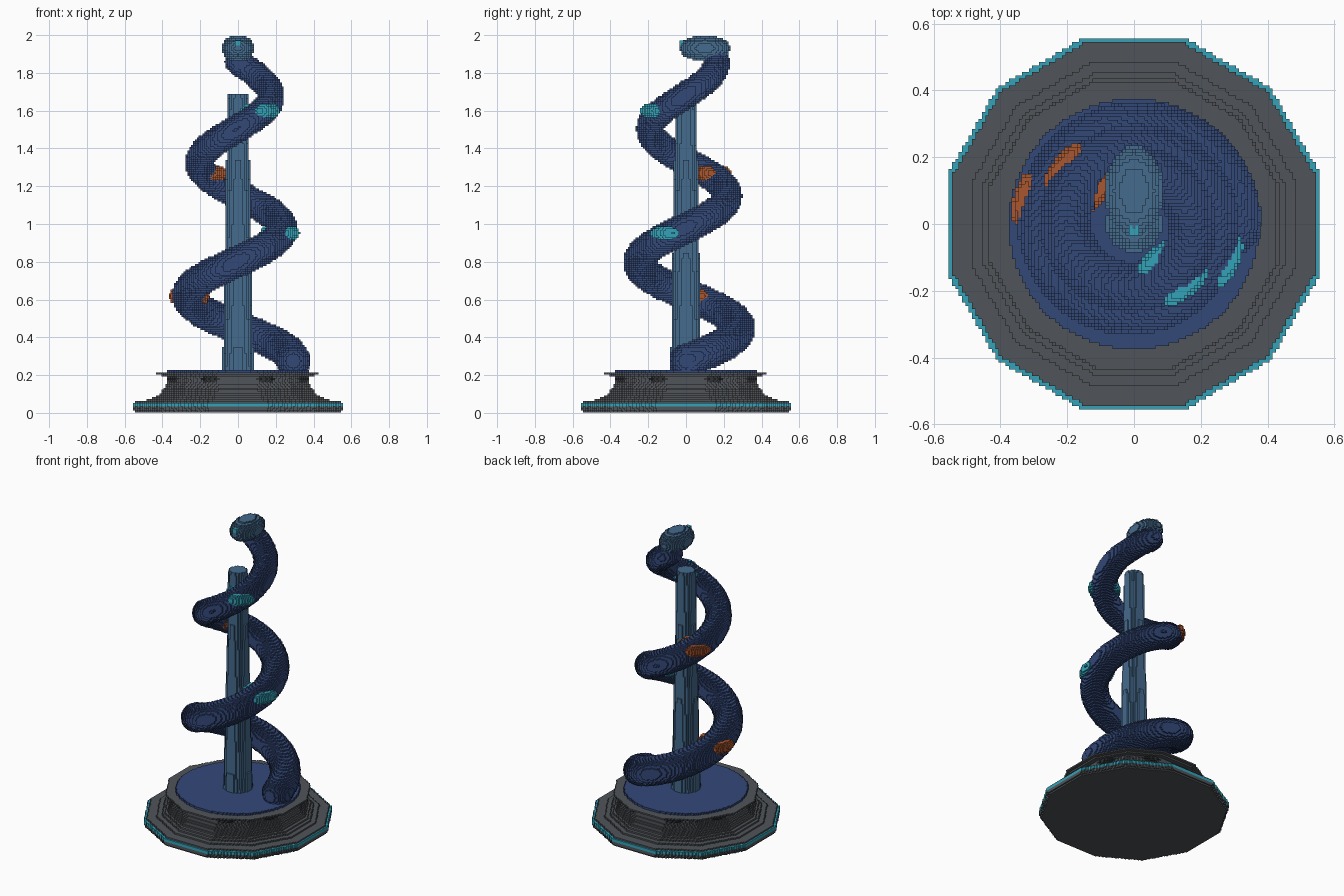
import bpy, bmesh, math
from math import pi, cos, sin
from mathutils import Vector, Matrix

if "Cube" in bpy.data.objects:
    bpy.data.objects.remove(bpy.data.objects["Cube"])

CELL = 0.01  # block size of the stepped surface


def material(name, rgb):
    m = bpy.data.materials.new(name)
    m.use_nodes = True
    m.diffuse_color = (*rgb, 1)
    for node in m.node_tree.nodes:
        if node.type == 'BSDF_PRINCIPLED':
            node.inputs["Base Color"].default_value = (*rgb, 1)
    return m


GREY = material("stone_grey", (0.08, 0.088, 0.098))
DARK = material("dark_grey", (0.03, 0.032, 0.036))
NAVY = material("navy_blue", (0.033, 0.065, 0.19))
STEEL = material("steel_blue", (0.06, 0.145, 0.27))
TEAL = material("teal", (0.035, 0.36, 0.48))
RUST = material("rust_orange", (0.40, 0.095, 0.03))


def finish(name, bm, mat):
    """Turn a closed bmesh into an object with a blocky surface."""
    bmesh.ops.recalc_face_normals(bm, faces=bm.faces)
    size = max(max(v.co[i] for v in bm.verts) - min(v.co[i] for v in bm.verts)
               for i in range(3))
    mesh = bpy.data.meshes.new(name)
    bm.to_mesh(mesh)
    bm.free()
    mesh.materials.append(mat)
    obj = bpy.data.objects.new(name, mesh)
    bpy.context.scene.collection.objects.link(obj)
    mod = obj.modifiers.new("blocks", 'REMESH')
    mod.mode = 'BLOCKS'
    mod.use_remove_disconnected = False
    cells = size / CELL
    mod.octree_depth = max(2, math.ceil(math.log2(cells / 0.98)))
    mod.scale = cells / 2 ** mod.octree_depth
    return obj


def loft(name, rings, mat):
    """Skin equal rings of points and close both ends."""
    bm = bmesh.new()
    loops = [[bm.verts.new(p) for p in ring] for ring in rings]
    n = len(loops[0])
    for a, b in zip(loops, loops[1:]):
        for i in range(n):
            j = (i + 1) % n
            bm.faces.new((a[i], a[j], b[j], b[i]))
    bm.faces.new(loops[0][::-1])
    bm.faces.new(loops[-1])
    return finish(name, bm, mat)


def lathe(name, profile, sides, mat):
    """Upright solid from (half width, height) pairs, flat sides on the axes."""
    half = pi / sides
    rings = [[(r / cos(half) * cos(half * (2 * k + 1)),
               r / cos(half) * sin(half * (2 * k + 1)), z) for k in range(sides)]
             for r, z in profile]
    return loft(name, rings, mat)


def ellipsoid(name, centre, radii, mat, turn=0.0):
    bm = bmesh.new()
    place = (Matrix.Translation(centre) @ Matrix.Rotation(turn, 4, 'Z')
             @ Matrix.Diagonal((*radii, 1)))
    bmesh.ops.create_uvsphere(bm, u_segments=24, v_segments=16, radius=1, matrix=place)
    return finish(name, bm, mat)


# Twelve-sided plinth with a coved waist
plinth = lathe("plinth", [(0.54, 0), (0.553, 0.015), (0.558, 0.033), (0.558, 0.05),
                          (0.535, 0.062), (0.465, 0.07), (0.42, 0.095), (0.39, 0.13),
                          (0.375, 0.17), (0.38, 0.19), (0.43, 0.205), (0.43, 0.216)],
               12, GREY)

# Bake the plinth blocks, then colour the trim stripe by height
deps = bpy.context.evaluated_depsgraph_get()
baked = bpy.data.meshes.new_from_object(plinth.evaluated_get(deps))
plinth.modifiers.clear()
plinth.data = baked
baked.materials.clear()
baked.materials.append(GREY)
baked.materials.append(TEAL)
for poly in baked.polygons:
    c = poly.center
    stripe = 0.032 < c.z < 0.053 and c.xy.length > 0.5
    poly.material_index = 1 if stripe else 0

# Dark studs round the waist
for k in range(8):
    a = (k + 0.5) * pi / 4
    ellipsoid(f"waist_stud_{k + 1}", (0.37 * cos(a), 0.37 * sin(a), 0.18),
              (0.025, 0.06, 0.018), DARK, a)

# Inlaid disc and tapered central post
lathe("inlay_disc", [(0.375, 0.18), (0.375, 0.223)], 48, NAVY)
lathe("centre_post", [(0.083, 0.2), (0.053, 1.685)], 12, STEEL)

# Rising coil that narrows towards the top
END = 4.5 * pi


def coil(t):
    """Centre point, outward direction and tube radius at angle t."""
    f = t / END
    out = Vector((cos(t), sin(t), 0))
    spread = 0.293 - 0.133 * f
    return out * spread + Vector((0, 0, 0.275 + 0.352 * t / pi)), out, 0.09 - 0.02 * f


rings = []
STEPS = 140
for s in range(STEPS + 1):
    t = END * s / STEPS
    centre, out, r = coil(t)
    tangent = (coil(t + 0.01)[0] - coil(t - 0.01)[0]).normalized()
    up = out.cross(tangent).normalized()
    side = tangent.cross(up)
    rings.append([centre + r * (side * cos(a) + up * sin(a))
                  for a in (2 * pi * k / 20 for k in range(20))])
loft("coil_body", rings, NAVY)
for name, t in (("coil_lower_end", 0), ("coil_upper_end", END)):
    centre, out, r = coil(t)
    ellipsoid(name, centre, (r, r, r), NAVY)

# Paired bumps on the outer and inner sides of the coil
for k, turns in enumerate((0.93, 1.88, 2.78, 3.72)):
    t = turns * pi
    centre, out, r = coil(t)
    for label, sign in (("outer", 1), ("inner", -1)):
        spot = centre + out * sign * (r - 0.012) + Vector((0, 0, 0.015))
        ellipsoid(f"{label}_bump_{k + 1}", spot, (0.03, 0.08, 0.04),
                  TEAL if k % 2 else RUST, t)

# Head and its small front jewel
ellipsoid("head", (0, 0.1, 1.93), (0.087, 0.135, 0.07), STEEL)
ellipsoid("head_jewel", (0, -0.02, 1.957), (0.02, 0.02, 0.02), TEAL)
